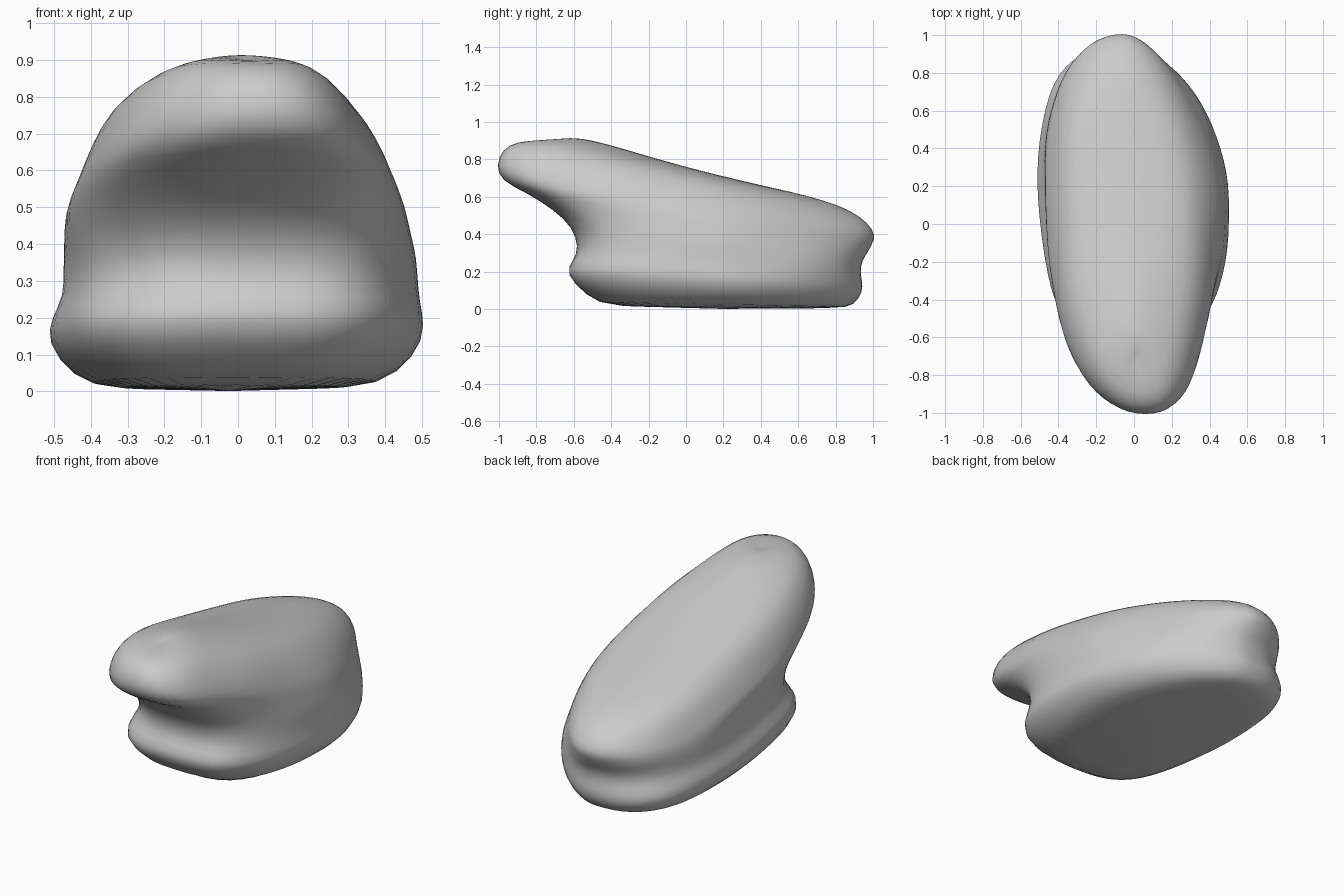
import bpy
import bmesh
import math
from mathutils import Vector, noise

default_cube = bpy.data.objects.get("Cube")
if default_cube:
    bpy.data.objects.remove(default_cube, do_unlink=True)

# Tilted rings, bottom to top: front y, front z, back y, back z, half width, centre x
RINGS = [
    (-.42, 0, .84, 0, .33, 0),
    (-.53, .07, .90, .02, .44, 0),
    (-.655, .19, .95, .09, .51, 0),
    (-.605, .26, .945, .15, .50, .01),
    (-.575, .33, .935, .20, .48, .025),
    (-.61, .44, .945, .26, .475, .02),
    (-.71, .53, .975, .30, .465, .005),
    (-.85, .62, 1, .35, .455, -.005),
    (-.995, .685, 1.02, .39, .435, -.005),
    (-1.02, .77, .98, .46, .405, -.01),
    (-.985, .855, .89, .52, .355, -.015),
    (-.91, .895, .80, .56, .285, -.015),
    (-.79, .9, .66, .6, .18, -.01),
    (-.70, .9, .58, .62, .06, -.01),
]
SEGMENTS = 36


def signed_power(value, exponent):
    return math.copysign(abs(value) ** exponent, value)


def ring_points(index):
    front_y, front_z, back_y, back_z, half_width, centre_x = RINGS[index]
    height = index / (len(RINGS) - 1)
    for step in range(SEGMENTS):
        angle = math.tau * step / SEGMENTS
        # Blunt front, full right back corner, drawn-in left back corner
        if math.sin(angle) < 0:
            power = 2 / (3.1 - 1.05 * height)
        elif math.cos(angle) < 0:
            power = 2 / (2.7 - 0.7 * height)
        else:
            power = 2 / 1.8
        along = 0.5 + 0.5 * signed_power(math.sin(angle), power)
        across = signed_power(math.cos(angle), power)
        y = front_y + (back_y - front_y) * along
        z = front_z + (back_z - front_z) * along
        # Gentle hump along the sloping top, highest near the lip
        reach = along / 0.16
        z += 0.045 * max(0, height - 0.6) / 0.4 * reach * math.exp(1 - reach)
        # The lip leans to the left and the back leans to the right
        lean = 0.1 * height * y ** 4 if y < 0 else -0.05 * y
        # Weathered dents on the flanks
        dent = 0.02 * across * noise.noise(Vector((across * 2, y * 2, z * 5)))
        yield Vector((half_width * across + centre_x + lean + dent, y, z))


# Boulder body lofted through the rings
bm = bmesh.new()
loops = [[bm.verts.new(p) for p in ring_points(i)] for i in range(len(RINGS))]
for lower, upper in zip(loops, loops[1:]):
    for i in range(SEGMENTS):
        j = (i + 1) % SEGMENTS
        bm.faces.new((lower[i], lower[j], upper[j], upper[i]))

# Flat base, and a narrow crown bridged from side to side
bm.faces.new(loops[0])
crown = loops[-1]
half = SEGMENTS // 2
for i in range(-half // 2, half // 2):
    left, left_next = crown[i], crown[i + 1]
    right, right_next = crown[half - i], crown[half - i - 1]
    corners = list(dict.fromkeys((left, left_next, right_next, right)))
    bm.faces.new(corners)

bmesh.ops.recalc_face_normals(bm, faces=bm.faces)
for face in bm.faces:
    face.smooth = True

mesh = bpy.data.meshes.new("boulder")
bm.to_mesh(mesh)
bm.free()
boulder = bpy.data.objects.new("boulder", mesh)
bpy.context.collection.objects.link(boulder)

smoothing = boulder.modifiers.new("smoothing", "SUBSURF")
smoothing.levels = 1
smoothing.render_levels = 1

# Plain stone colour
stone = bpy.data.materials.new("stone grey")
stone.use_nodes = True
colour = (0.6, 0.6, 0.6, 1)
stone.diffuse_color = colour
stone.node_tree.nodes["Principled BSDF"].inputs["Base Color"].default_value = colour
mesh.materials.append(stone)
